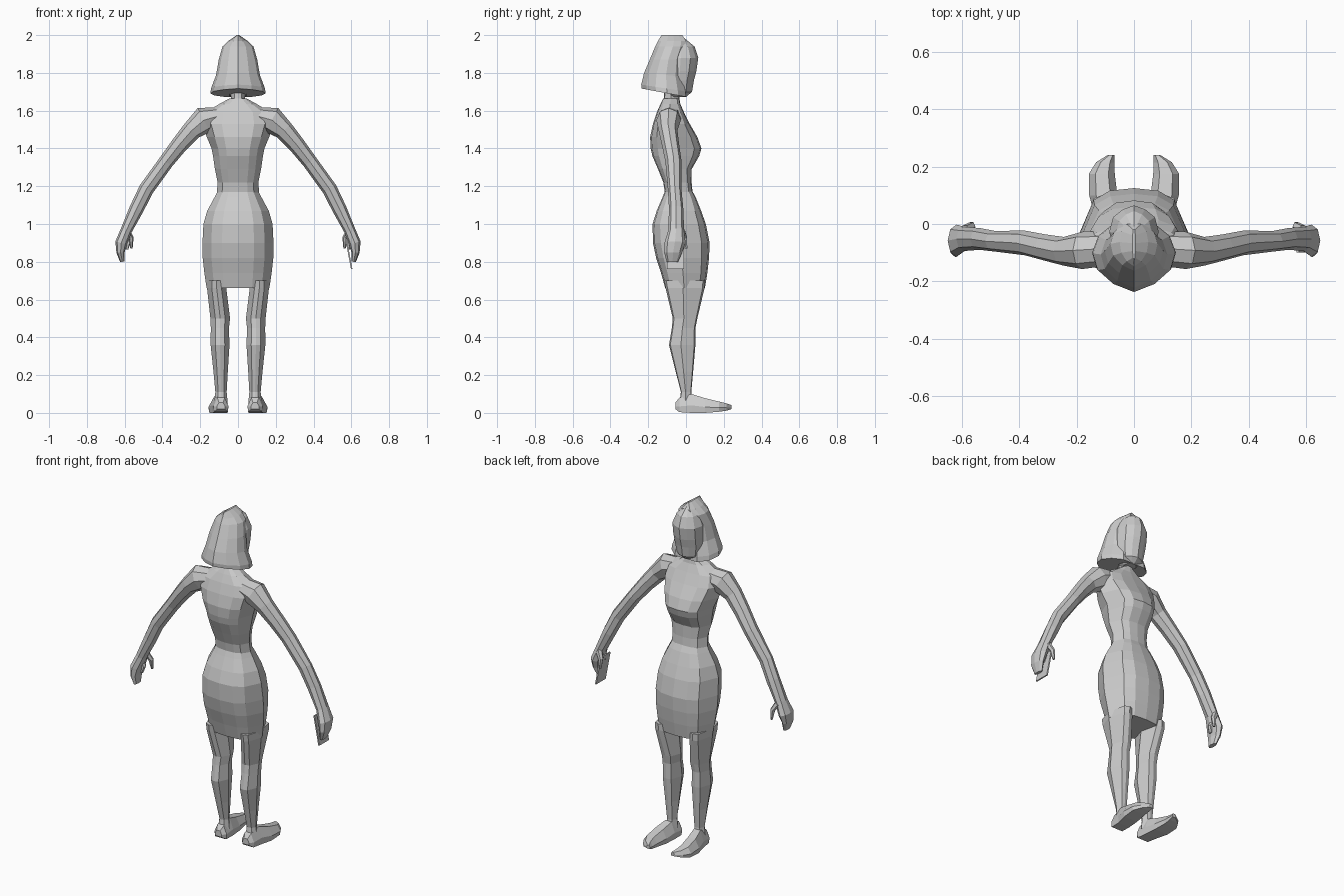
import bpy, bmesh, math
from mathutils import Vector

grey = bpy.data.materials.new("plain grey")
grey.diffuse_color = (0.6, 0.6, 0.6, 1)


def finish(name, bm):
    bmesh.ops.recalc_face_normals(bm, faces=bm.faces)
    me = bpy.data.meshes.new(name)
    bm.to_mesh(me)
    bm.free()
    me.materials.append(grey)
    ob = bpy.data.objects.new(name, me)
    bpy.context.collection.objects.link(ob)
    return ob


def loft(name, rings):
    """Skin a list of equal point rings and cap both ends."""
    bm = bmesh.new()
    vs = [[bm.verts.new(p) for p in r] for r in rings]
    n = len(vs[0])
    for a, b in zip(vs, vs[1:]):
        for i in range(n):
            j = (i + 1) % n
            bm.faces.new((a[i], a[j], b[j], b[i]))
    bm.faces.new(vs[0])
    bm.faces.new(vs[-1])
    return finish(name, bm)


def full(half):
    """Complete a half outline running from back centre to front centre."""
    return half + [(-x, t) for x, t in reversed(half[1:-1])]


BODY = full([(0, -1), (.45, -.94), (.75, -.72), (1, -.05), (.75, .72), (.45, .94), (0, 1)])
LEG = full([(0, -1), (.5, -.9), (1, -.1), (.55, .9), (0, 1)])
HAIR = full([(0, -1), (.5, -.76), (.88, -.35), (1, .15), (.85, .65), (.5, 1), (0, 1)])
FACE = full([(0, -1), (.8, -.7), (1, 0), (.85, .55), (.45, .85), (0, 1)])


def upright(shape, z, hw, y0, y1, cx=0, tilt=0):
    """Horizontal ring: half width, back and front limits, drop towards the front."""
    yc, hy = (y0 + y1) / 2, (y1 - y0) / 2
    return [Vector((cx + x * hw, yc + t * hy, z - t * tilt)) for x, t in shape]


def mirrored(rings, s):
    return [[Vector((p.x * s, p.y, p.z)) for p in r] for r in rings]


def limb(stations, sides=8):
    """Rings square to a path in x and z: centre, in-plane radius, depth radius."""
    rings = []
    for i, (x, y, z, r, ry) in enumerate(stations):
        a, b = stations[max(i - 1, 0)], stations[min(i + 1, len(stations) - 1)]
        d = Vector((b[0] - a[0], 0, b[2] - a[2])).normalized()
        n = Vector((-d.z, 0, d.x))
        rings.append([Vector((x, y, z)) + n * r * math.cos(k * math.tau / sides)
                      + Vector((0, ry * math.sin(k * math.tau / sides), 0))
                      for k in range(sides)])
    return rings


# Top: shoulders, bust and waist
loft("top", [upright(BODY, *s) for s in [
    (1.665, .045, -.12, -.035), (1.635, .10, -.135, -.03), (1.59, .175, -.155, -.01),
    (1.53, .19, -.175, .02), (1.46, .165, -.19, .06), (1.40, .14, -.187, .082),
    (1.36, .132, -.178, .07), (1.29, .122, -.148, .03), (1.22, .108, -.12, .03),
    (1.165, .112, -.112, .035)]])

# Skirt
loft("skirt", [upright(BODY, *s) for s in [
    (1.19, .10, -.105, .025), (1.14, .125, -.125, .052), (1.07, .163, -.155, .08),
    (1.00, .183, -.177, .105), (.90, .188, -.175, .125), (.82, .187, -.158, .122),
    (.74, .178, -.132, .113), (.66, .166, -.11, .10)]])

# Neck
loft("neck", [upright(LEG, z, hw, a, b) for z, hw, a, b in [
    (1.60, .06, -.13, -.03), (1.66, .038, -.118, -.035), (1.76, .04, -.11, -.03)]])

# Head, with a slightly pointed face
loft("head", [upright(FACE, *s) for s in [
    (1.672, .035, -.08, .0), (1.70, .07, -.11, .032), (1.76, .082, -.12, .042),
    (1.81, .085, -.12, .055), (1.88, .086, -.12, .065), (1.94, .062, -.11, .045),
    (1.985, .01, -.09, -.01)]])

# Bobbed hair, flaring at the hem
loft("hair", [upright(HAIR, *s) for s in [
    (1.695, .146, -.235, .0, 0, .022), (1.72, .143, -.237, -.003, 0, .018),
    (1.79, .116, -.222, -.02, 0, .01), (1.87, .102, -.192, -.02, 0, 0),
    (1.94, .082, -.163, .0, 0, 0), (1.97, .05, -.148, .0, 0, 0),
    (2.0, .006, -.13, -.02, 0, 0)]])

for s, side in ((1, "right"), (-1, "left")):
    # Leg from the skirt hem to the ankle
    loft(side + "_leg", mirrored([upright(LEG, z, hw, a, b, cx) for z, cx, hw, a, b in [
        (.70, .113, .05, -.115, .10), (.66, .113, .051, -.108, .098),
        (.50, .094, .052, -.07, .06), (.45, .096, .048, -.075, .05),
        (.36, .095, .050, -.09, .05), (.22, .092, .038, -.055, .038),
        (.11, .09, .030, -.027, .028), (.05, .09, .036, -.035, .035)]], s))

    # Foot, skinned from heel to toe
    foot = []
    for y, cx, hw, z0, z1 in [
            (-.056, .09, .022, .02, .055), (-.035, .09, .04, .004, .08),
            (.03, .095, .042, 0, .10), (.10, .107, .049, 0, .078),
            (.175, .112, .045, .006, .06), (.215, .1, .032, .012, .05),
            (.24, .08, .012, .02, .042)]:
        outline = [(-.9, z0), (.9, z0), (1, z0 + .4 * (z1 - z0)), (.5, z1),
                   (-.5, z1), (-1, z0 + .4 * (z1 - z0))]
        foot.append([Vector((cx + hw * x, y, z)) for x, z in outline])
    loft(side + "_foot", mirrored(foot, s))

    # Arm and flat hand in one skin
    loft(side + "_arm", mirrored(limb([
        (.09, -.085, 1.575, .045, .06), (.18, -.092, 1.55, .072, .065),
        (.245, -.095, 1.495, .052, .05), (.31, -.082, 1.42, .045, .046),
        (.38, -.066, 1.33, .040, .043), (.485, -.06, 1.185, .040, .036),
        (.537, -.052, 1.08, .038, .038), (.592, -.052, .965, .030, .042),
        (.618, -.058, .90, .032, .056), (.622, -.068, .85, .022, .048),
        (.612, -.072, .80, .012, .03)]), s))

    # Thumb and bent finger
    for name, path in (
            ("thumb", [(.59, -.025, .965, .018, .022), (.566, -.008, .925, .014, .016),
                       (.564, .0, .87, .006, .008)]),
            ("finger", [(.60, -.05, .935, .016, .02), (.58, -.055, .90, .012, .014),
                        (.588, -.06, .865, .007, .01)])):
        loft(side + "_" + name, mirrored(limb(path, 6), s))

# Flat card held in the right hand
card = [[Vector((x + d, y, z)) for x, y, z in
         ((.57, -.10, .93), (.57, -.01, .93), (.602, -.01, .762), (.602, -.10, .762))]
        for d in (-.004, .004)]
loft("card", card)
